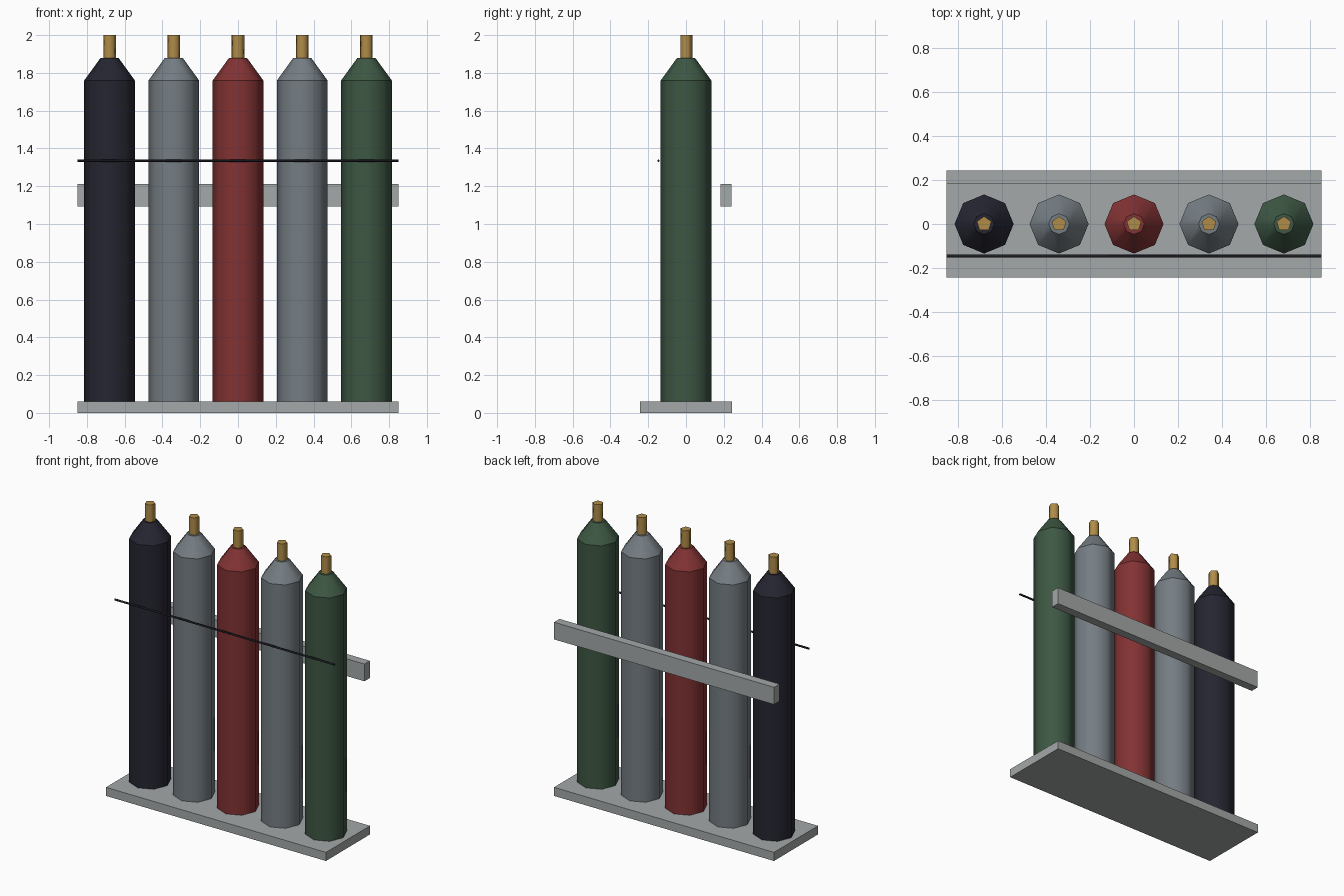
import bpy, bmesh
from math import sin, cos, pi

cube = bpy.data.objects.get("Cube")
if cube:
    bpy.data.objects.remove(cube, do_unlink=True)


def material(name, rgb):
    lin = [(c / 255 / 12.92) if c < 11 else ((c / 255 + 0.055) / 1.055) ** 2.4 for c in rgb]
    m = bpy.data.materials.new(name)
    m.use_nodes = True
    m.diffuse_color = (*lin, 1)
    m.node_tree.nodes["Principled BSDF"].inputs["Base Color"].default_value = (*lin, 1)
    return m


navy = material("navy paint", (37, 37, 49))
steel = material("grey paint", (117, 125, 131))
red = material("red paint", (130, 50, 51))
green = material("green paint", (61, 87, 67))
brass = material("brass", (176, 140, 72))
rack = material("rack metal", (164, 168, 168))
dark = material("dark chain", (29, 29, 35))


def make_object(name, bm, mat):
    bmesh.ops.recalc_face_normals(bm, faces=bm.faces)
    me = bpy.data.meshes.new(name)
    bm.to_mesh(me)
    bm.free()
    me.materials.append(mat)
    ob = bpy.data.objects.new(name, me)
    bpy.context.collection.objects.link(ob)
    return ob


def box(name, x, y, z, mat):
    """Box spanning the given (low, high) ranges."""
    bm = bmesh.new()
    bmesh.ops.create_cube(bm, size=1)
    for v in bm.verts:
        v.co = [lo + (c + 0.5) * (hi - lo) for c, (lo, hi) in zip(v.co, (x, y, z))]
    return make_object(name, bm, mat)


def turned(name, profile, sides, mat):
    """Capped lathe around z, smooth around but sharp at every profile ring."""
    bm = bmesh.new()
    rings = [[bm.verts.new((r * sin(2 * pi * i / sides), r * cos(2 * pi * i / sides), z))
              for i in range(sides)] for r, z in profile]
    for low, high in zip(rings, rings[1:]):
        for i in range(sides):
            j = (i + 1) % sides
            bm.faces.new((low[i], low[j], high[j], high[i])).smooth = True
    bm.faces.new(rings[0])
    bm.faces.new(rings[-1])
    for e in bm.edges:
        if abs(e.verts[0].co.z - e.verts[1].co.z) < 1e-5:
            e.smooth = False
    return make_object(name, bm, mat)


# Rack: floor plate and rear rail
box("base_plate", (-0.85, 0.85), (-0.243, 0.243), (0, 0.06), rack)
box("rear_rail", (-0.85, 0.85), (0.182, 0.242), (1.093, 1.213), rack)

# Front retaining chain
chain = turned("retaining_chain", [(0.007, -0.85), (0.007, 0.85)], 5, dark)
chain.rotation_euler = (0, pi / 2, 0)
chain.location = (0, -0.146, 1.335)

# Row of gas bottles, each with a valve
for i, paint in enumerate((navy, steel, red, steel, green)):
    x = (i - 2) * 0.34
    bottle = turned(f"bottle_{i + 1}", [(0.134, 0.06), (0.134, 1.76), (0.047, 1.88)], 8, paint)
    valve = turned(f"valve_{i + 1}", [(0.035, 1.87), (0.035, 2.0)], 5, brass)
    bottle.location.x = valve.location.x = x
